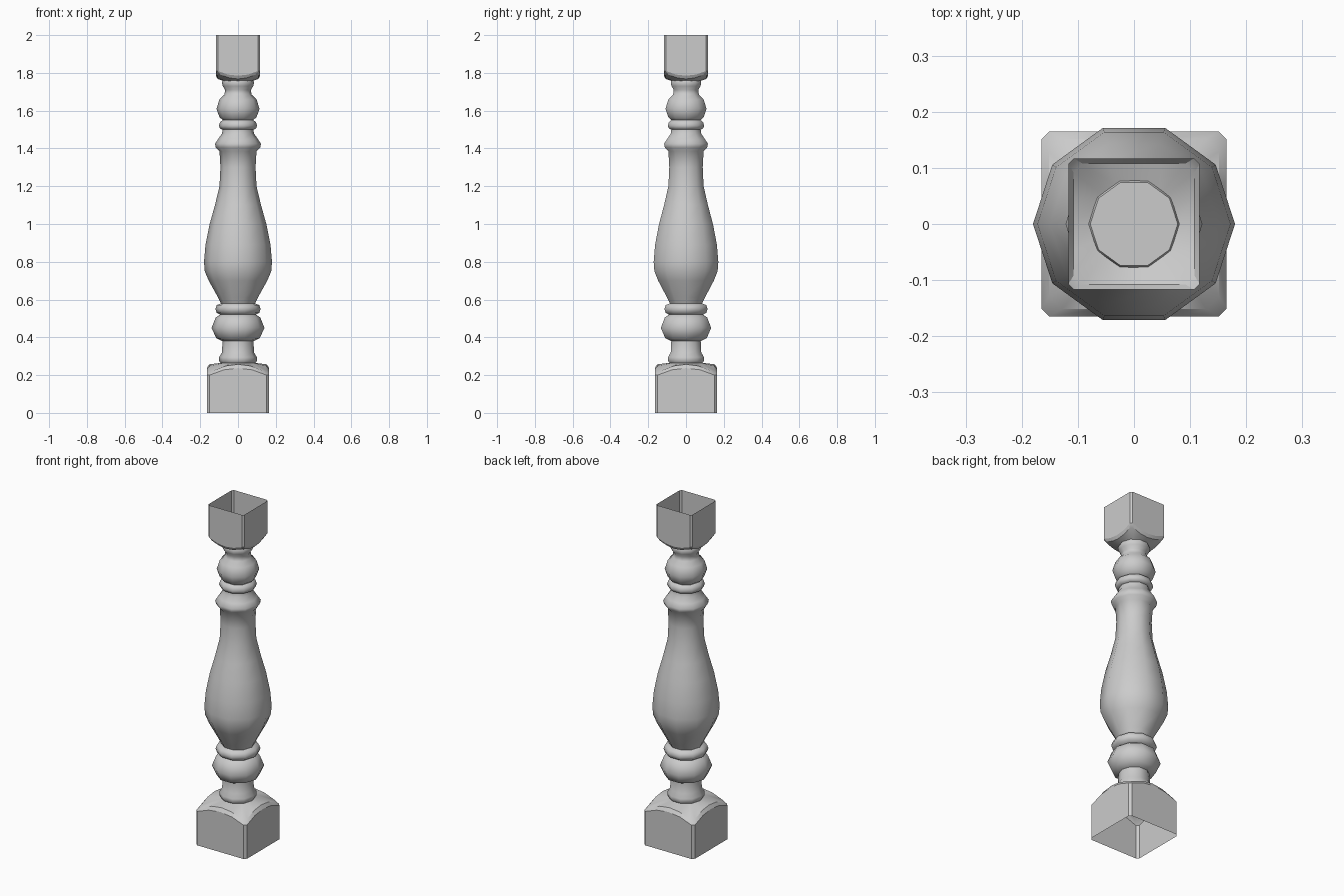
import bpy, bmesh
from math import cos, sin, pi, radians, hypot

if "Cube" in bpy.data.objects:
    bpy.data.objects.remove(bpy.data.objects["Cube"])


def finish(name, bm, angle):
    mesh = bpy.data.meshes.new(name)
    bm.to_mesh(mesh)
    bm.free()
    ob = bpy.data.objects.new(name, mesh)
    bpy.context.collection.objects.link(ob)
    bpy.ops.object.select_all(action='DESELECT')
    ob.select_set(True)
    bpy.context.view_layer.objects.active = ob
    bpy.ops.object.shade_smooth_by_angle(angle=radians(angle))
    return ob


def loft(bm, rings, flip=False):
    """Join rings of points with quads, return the vertex rings."""
    vr = [[bm.verts.new(p) for p in r] for r in rings]
    for a, b in zip(vr, vr[1:]):
        n = len(a)
        for i in range(n):
            j = (i + 1) % n
            f = [a[i], a[j], b[j], b[i]]
            bm.faces.new(f[::-1] if flip else f)
    return vr


def square_ring(half, chamfer, height):
    """Chamfered square; height(t) gives z, t = -1..1 along each side."""
    pts = []
    for s in range(4):
        a = s * pi / 2
        for t in (-1, -0.5, 0, 0.5, 1):
            x, y = half, t * (half - chamfer)
            pts.append((x * cos(a) - y * sin(a), x * sin(a) + y * cos(a), height(t)))
    return pts


def block(name, half, chamfer, z_open, z_side, z_corner, z_inset, z_neck, r_neck):
    """Open-ended square block whose turned shoulder runs into the round neck."""
    def arc(mid, corner):
        return lambda t: mid + (corner - mid) * t * t
    side = square_ring(half, chamfer, arc(z_side, z_corner))
    inset = square_ring(half * 0.92, chamfer * 1.6,
                        arc(z_inset, z_corner + (z_inset - z_side) * 1.2))
    neck = [(x * r_neck / hypot(x, y), y * r_neck / hypot(x, y), z_neck)
            for x, y, z in side]
    bm = bmesh.new()
    loft(bm, [square_ring(half, chamfer, lambda t: z_open), side, inset, neck],
         flip=z_open > z_neck)
    return finish(name, bm, 25)


# Square end blocks
block("base_block", 0.165, 0.014, 0.0, 0.237, 0.20, 0.257, 0.265, 0.09)
block("top_block", 0.117, 0.010, 2.0, 1.785, 1.81, 1.768, 1.757, 0.075)

# Ten-sided turned shaft: (radius, height)
profile = [
    (0.085, 0.255), (0.10, 0.275), (0.10, 0.295), (0.085, 0.32), (0.082, 0.38),
    (0.115, 0.395), (0.14, 0.45), (0.118, 0.505), (0.095, 0.52),
    (0.113, 0.53), (0.12, 0.55), (0.113, 0.57), (0.09, 0.58),
    (0.105, 0.61), (0.155, 0.70), (0.176, 0.75), (0.18, 0.80), (0.172, 0.89),
    (0.15, 1.0), (0.122, 1.10), (0.098, 1.20), (0.093, 1.30), (0.098, 1.385),
    (0.118, 1.405), (0.122, 1.425), (0.105, 1.45), (0.084, 1.48), (0.082, 1.50),
    (0.095, 1.505), (0.101, 1.52), (0.095, 1.54), (0.08, 1.55),
    (0.098, 1.565), (0.114, 1.61), (0.098, 1.66), (0.072, 1.685), (0.068, 1.71),
    (0.081, 1.73), (0.085, 1.75), (0.078, 1.765),
]
bm = bmesh.new()
rings = loft(bm, [[(r * cos(k * pi / 5), r * sin(k * pi / 5), z) for k in range(10)]
                  for r, z in profile])
bm.faces.new(rings[0][::-1])
bm.faces.new(rings[-1])
finish("turned_shaft", bm, 55)
